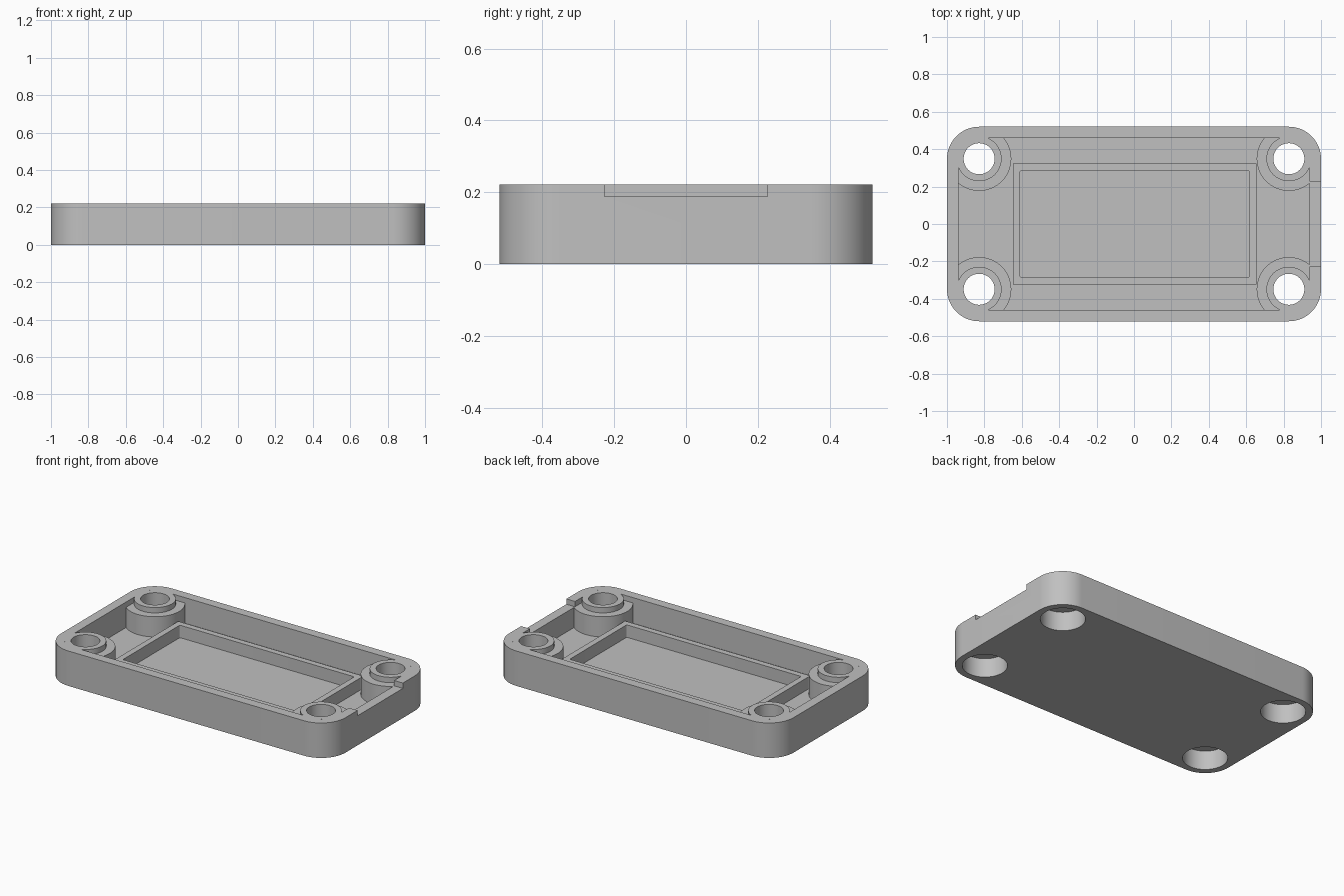
import bpy
import bmesh
from math import cos, sin, pi

if "Cube" in bpy.data.objects:
    bpy.data.objects.remove(bpy.data.objects["Cube"], do_unlink=True)

HEIGHT, FLOOR, LEDGE = 0.222, 0.06, 0.188
HOLES = [(sx * 0.828, sy * 0.349) for sx in (-1, 1) for sy in (-1, 1)]

grey = bpy.data.materials.new("plain_grey")
grey.use_nodes = True
colour = (0.53, 0.53, 0.53, 1)
grey.diffuse_color = colour
grey.node_tree.nodes["Principled BSDF"].inputs["Base Color"].default_value = colour


def prism(name, hx, hy, radius, z0, z1, centre=(0, 0), steps=16):
    """Upright block with rounded vertical corners; a cylinder when hx = hy = radius."""
    bm = bmesh.new()
    outline = []
    for i, (sx, sy) in enumerate([(1, 1), (-1, 1), (-1, -1), (1, -1)]):
        count = steps if radius else 0
        for k in range(count + 1):
            a = (i + k / max(count, 1)) * pi / 2
            outline.append(bm.verts.new((centre[0] + sx * (hx - radius) + radius * cos(a),
                                         centre[1] + sy * (hy - radius) + radius * sin(a), z0)))
    bmesh.ops.remove_doubles(bm, verts=outline, dist=1e-5)
    bm.verts.ensure_lookup_table()
    base = bm.faces.new(list(bm.verts))
    top = bmesh.ops.extrude_face_region(bm, geom=[base])["geom"]
    for v in top:
        if isinstance(v, bmesh.types.BMVert):
            v.co.z = z1
    bmesh.ops.recalc_face_normals(bm, faces=bm.faces)
    mesh = bpy.data.meshes.new(name)
    bm.to_mesh(mesh)
    bm.free()
    mesh.materials.append(grey)
    obj = bpy.data.objects.new(name, mesh)
    bpy.context.collection.objects.link(obj)
    return obj


def cylinder(name, radius, z0, z1, centre):
    return prism(name, radius, radius, radius, z0, z1, centre)


def subtract(target, cutter):
    """Cut one part out of another and discard the cutter."""
    mod = target.modifiers.new("cut", "BOOLEAN")
    mod.operation, mod.solver, mod.object = "DIFFERENCE", "EXACT", cutter
    bpy.context.view_layer.objects.active = target
    bpy.ops.object.modifier_apply(modifier=mod.name)
    bpy.data.objects.remove(cutter, do_unlink=True)


# Outer tray block
tray = prism("enclosure_tray", 1.0, 0.52, 0.172, 0, HEIGHT)

# Cavity shape, leaving stepped corner bosses and the raised inner frame standing
cavity = prism("cavity_cutter", 0.939, 0.461, 0.09, FLOOR, 0.4)
for hole in HOLES:
    subtract(cavity, cylinder("boss", 0.172, -0.1, LEDGE, hole))
    subtract(cavity, cylinder("boss_collar", 0.12, -0.1, 0.5, hole))
subtract(cavity, prism("frame", 0.651, 0.324, 0, -0.1, 0.137, (0.004, 0)))
subtract(tray, cavity)

# Pocket inside the frame
subtract(tray, prism("pocket_cutter", 0.613, 0.286, 0.008, 0.058, 0.3, (0.004, 0), 4))

# Screw holes, with wide counterbores from below
for hole in HOLES:
    subtract(tray, cylinder("hole_cutter", 0.083, -0.1, 0.4, hole))
    subtract(tray, cylinder("counterbore_cutter", 0.13, -0.1, 0.122, hole))

# Shallow notch in the left-hand end wall
subtract(tray, prism("notch_cutter", 0.1, 0.227, 0, LEDGE, 0.4, (1.02, 0)))

# Smooth the round walls and keep the edges crisp
bpy.ops.object.select_all(action="DESELECT")
tray.select_set(True)
bpy.context.view_layer.objects.active = tray
bpy.ops.object.shade_smooth_by_angle(angle=pi / 6)
